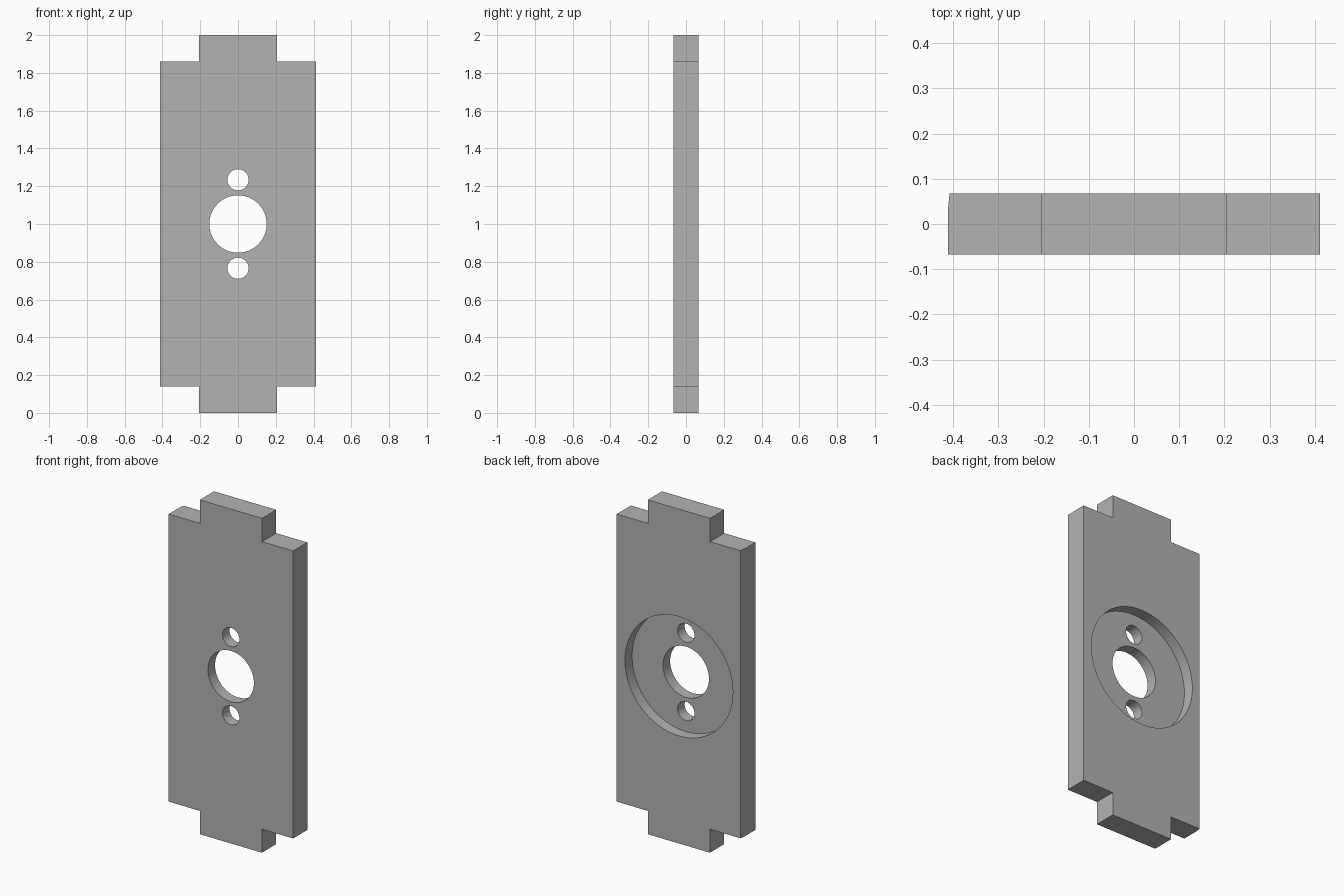
import bpy, bmesh
from math import radians
from mathutils import Vector

if "Cube" in bpy.data.objects:
    bpy.data.objects.remove(bpy.data.objects["Cube"], do_unlink=True)

HALF_W, TAB_W, HALF_T = 0.412, 0.206, 0.067
SHOULDER, MID = 0.14, 1.0

grey = bpy.data.materials.new("plain_grey")
grey.use_nodes = True
grey.diffuse_color = (0.45, 0.45, 0.45, 1)
grey.node_tree.nodes["Principled BSDF"].inputs["Base Color"].default_value = (0.45, 0.45, 0.45, 1)

# Plate outline with a centred tab at each end, extruded through its thickness
right = [(TAB_W, 0), (TAB_W, SHOULDER), (HALF_W, SHOULDER),
         (HALF_W, 2 - SHOULDER), (TAB_W, 2 - SHOULDER), (TAB_W, 2)]
outline = right + [(-x, z) for x, z in reversed(right)]
bm = bmesh.new()
face = bm.faces.new([bm.verts.new((x, -HALF_T, z)) for x, z in outline])
solid = bmesh.ops.extrude_face_region(bm, geom=[face])
bmesh.ops.translate(bm, vec=(0, 2 * HALF_T, 0),
                    verts=[v for v in solid["geom"] if isinstance(v, bmesh.types.BMVert)])

# Slight relief along one rear long edge
cut = bmesh.ops.bisect_plane(bm, geom=bm.verts[:] + bm.edges[:] + bm.faces[:],
                             plane_co=Vector((-HALF_W, 0.03, 0)),
                             plane_no=Vector((-1, 0.1, 0)), clear_outer=True)
bmesh.ops.holes_fill(bm, edges=[e for e in bm.edges if e.is_boundary])
bmesh.ops.recalc_face_normals(bm, faces=bm.faces)
mesh = bpy.data.meshes.new("mounting_plate")
bm.to_mesh(mesh)
bm.free()
plate = bpy.data.objects.new("mounting_plate", mesh)
bpy.context.collection.objects.link(plate)
mesh.materials.append(grey)


def bore(name, radius, z, y0, y1):
    """Cut a round hole along y between two depths."""
    bpy.ops.mesh.primitive_cylinder_add(vertices=64, radius=radius, depth=y1 - y0,
                                        location=(0, (y0 + y1) / 2, z),
                                        rotation=(radians(90), 0, 0))
    cutter = bpy.context.object
    cutter.name = name
    cutter.data.materials.append(grey)
    mod = plate.modifiers.new(name, 'BOOLEAN')
    mod.operation, mod.solver, mod.object = 'DIFFERENCE', 'EXACT', cutter
    bpy.ops.object.select_all(action='DESELECT')
    plate.select_set(True)
    bpy.context.view_layer.objects.active = plate
    bpy.ops.object.modifier_apply(modifier=name)
    bpy.data.objects.remove(cutter, do_unlink=True)


# Rear recess, shaft hole and two screw holes
bore("rear_recess", 0.357, MID, 0.0, 0.2)
bore("shaft_hole", 0.152, MID, -0.2, 0.2)
for side in (-1, 1):
    bore("screw_hole", 0.056, MID + side * 0.234, -0.2, 0.2)

bpy.ops.object.shade_smooth_by_angle(angle=radians(30))
# Keep the flat relief crisp along its edges
for edge in plate.data.edges:
    a, b = (plate.data.vertices[i].co for i in edge.vertices)
    if max(a.x, b.x) < -TAB_W - 0.19:
        edge.use_edge_sharp = True
